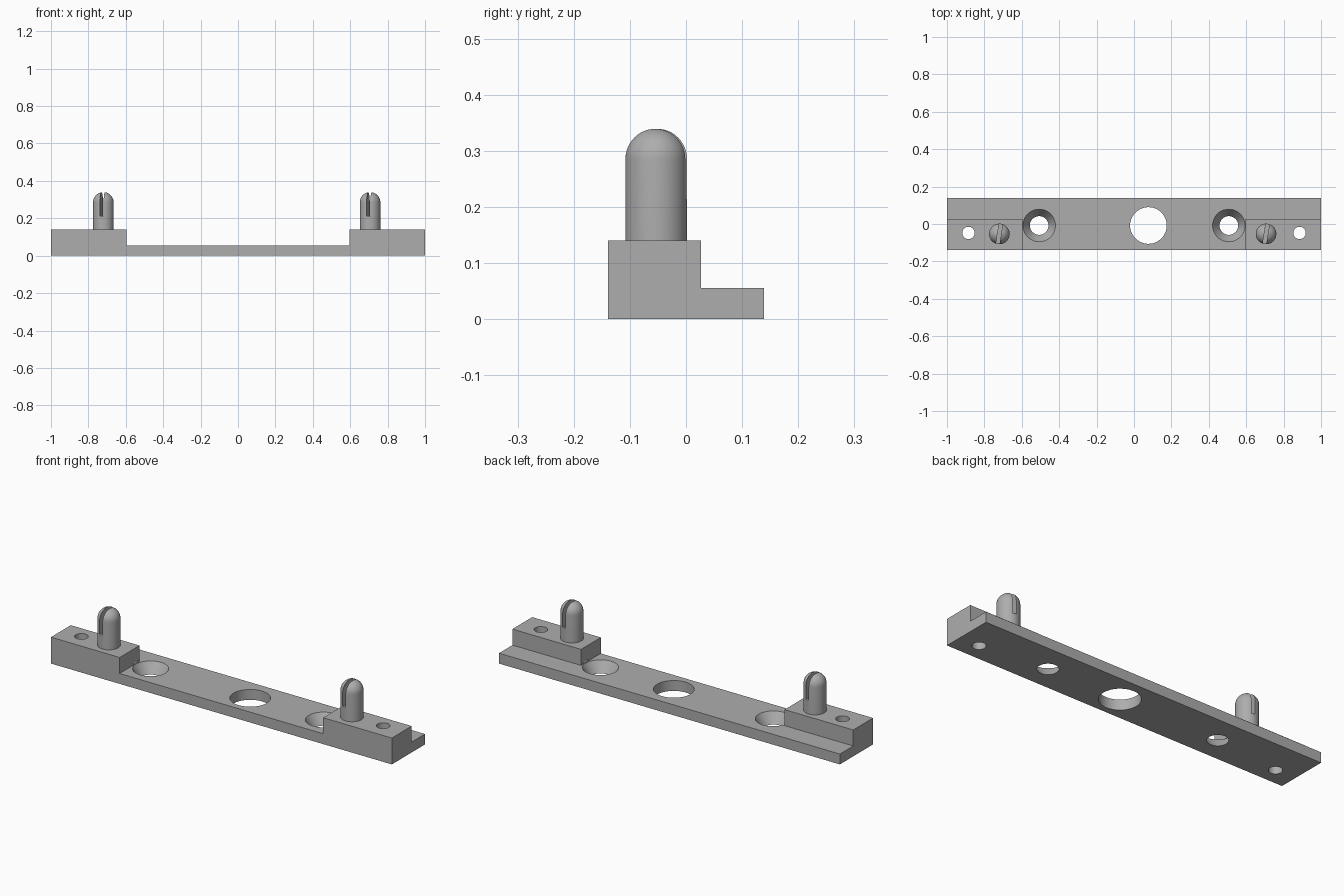
import bpy, bmesh, math
from mathutils import Matrix

if "Cube" in bpy.data.objects:
    bpy.data.objects.remove(bpy.data.objects["Cube"])

steel = bpy.data.materials.new("plain grey")
steel.diffuse_color = (0.42, 0.42, 0.42, 1)
steel.use_nodes = True
steel.node_tree.nodes["Principled BSDF"].inputs["Base Color"].default_value = steel.diffuse_color


def make(name, bm):
    bmesh.ops.recalc_face_normals(bm, faces=bm.faces)
    me = bpy.data.meshes.new(name)
    bm.to_mesh(me)
    bm.free()
    me.materials.append(steel)
    ob = bpy.data.objects.new(name, me)
    bpy.context.collection.objects.link(ob)
    return ob


def box(name, lo, hi, turn=0):
    size = [b - a for a, b in zip(lo, hi)]
    mid = [(a + b) / 2 for a, b in zip(lo, hi)]
    bm = bmesh.new()
    bmesh.ops.create_cube(bm, size=1, matrix=Matrix.Translation(mid)
                          @ Matrix.Rotation(turn, 4, 'Z') @ Matrix.Diagonal((*size, 1)))
    return make(name, bm)


def lathe(name, x, y, profile, steps=48):
    """Solid of revolution from (radius, z) points, bottom to top."""
    bm = bmesh.new()
    rings = []
    for r, z in profile:
        rings.append([bm.verts.new((x + r * math.cos(a), y + r * math.sin(a), z))
                      for a in (2 * math.pi * i / steps for i in range(steps))])
    for low, high in zip(rings, rings[1:]):
        for i in range(steps):
            j = (i + 1) % steps
            bm.faces.new((low[i], low[j], high[j], high[i]))
    bm.faces.new(rings[0][::-1])
    bm.faces.new(rings[-1])
    return make(name, bm)


def combine(ob, other, operation):
    mod = ob.modifiers.new(operation.lower(), 'BOOLEAN')
    mod.operation, mod.solver, mod.object = operation, 'EXACT', other
    bpy.context.view_layer.objects.active = ob
    bpy.ops.object.modifier_apply(modifier=mod.name)
    bpy.data.objects.remove(other)


def smooth(ob):
    bpy.ops.object.select_all(action='DESELECT')
    ob.select_set(True)
    bpy.context.view_layer.objects.active = ob
    bpy.ops.object.shade_smooth_by_angle(angle=math.radians(30))


# Base plate with a raised block at each end
W, T, H = 0.139, 0.055, 0.14
base = box("base_plate", (-1, -W, 0), (1, W, T))
for x0, x1 in ((-1, -0.597), (0.597, 1)):
    combine(base, box("end_block", (x0, -W, 0), (x1, 0.027, H)), 'UNION')

# Centre hole, countersunk screw holes and small end holes
combine(base, lathe("hole", 0.077, -0.008, [(0.098, -0.1), (0.098, 0.3)]), 'DIFFERENCE')
for s in (-1, 1):
    slope = (0.087 - 0.05) / T
    sink = [(0.05 - 0.01 * slope, -0.01), (0.087 + 0.01 * slope, T + 0.01)]
    combine(base, lathe("countersink", s * 0.507, -0.008, sink), 'DIFFERENCE')
    combine(base, lathe("hole", s * 0.885, -0.048, [(0.033, -0.1), (0.033, 0.3)], 32),
            'DIFFERENCE')
smooth(base)

# Round-topped pegs with a screwdriver-like slot
R, TOP, PY = 0.055, 0.34, -0.053
dome = [(R * math.cos(a), TOP - R + R * math.sin(a))
        for a in (math.radians(88 * i / 12) for i in range(13))]
for side, x in (("left", -0.72), ("right", 0.706)):
    peg = lathe(side + "_peg", x, PY, [(R, H - 0.01)] + dome)
    slot = box("slot", (x - 0.01, PY - 0.1, 0.213), (x + 0.01, PY + 0.1, 0.4),
               math.radians(-9))
    combine(peg, slot, 'DIFFERENCE')
    smooth(peg)
